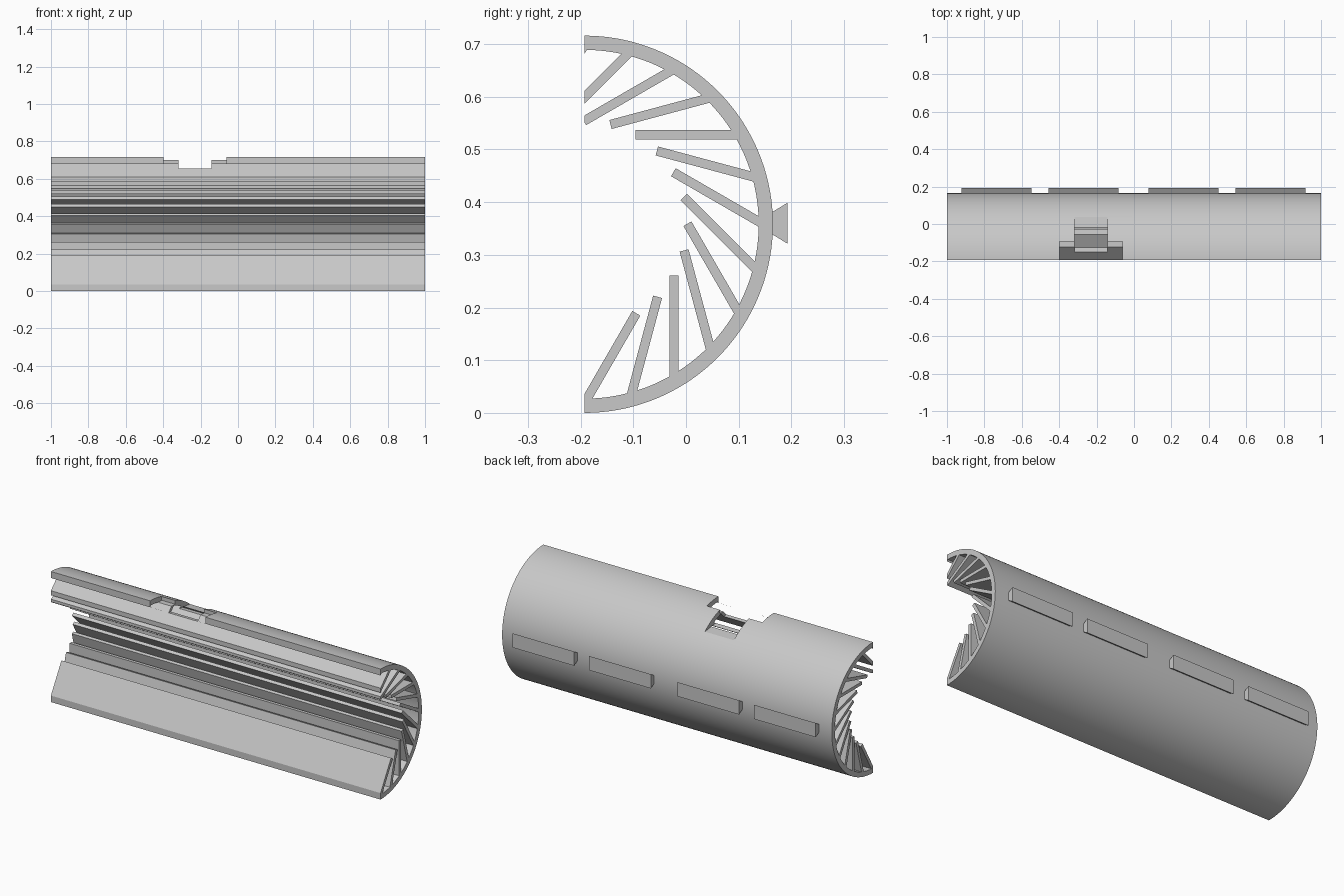
import bpy, bmesh
from math import cos, sin, pi, radians
from mathutils import Matrix, Vector

if "Cube" in bpy.data.objects:
    bpy.data.objects.remove(bpy.data.objects["Cube"], do_unlink=True)

CY, CZ = -0.193, 0.358          # axis of the half tube
R_OUT, R_IN = 0.358, 0.331
FIN_T = 0.0175

grey = bpy.data.materials.new("plain_grey")
grey.use_nodes = True
grey.diffuse_color = (0.58, 0.58, 0.58, 1)
grey.node_tree.nodes["Principled BSDF"].inputs["Base Color"].default_value = grey.diffuse_color


def extrude_x(name, profile, x0, x1, clip=False):
    """Extrude a (y, z) profile along x, optionally trimmed at the open side."""
    bm = bmesh.new()
    face = bm.faces.new([bm.verts.new((x0, y, z)) for y, z in profile])
    ext = bmesh.ops.extrude_face_region(bm, geom=[face])
    moved = [g for g in ext["geom"] if isinstance(g, bmesh.types.BMVert)]
    bmesh.ops.translate(bm, verts=moved, vec=(x1 - x0, 0, 0))
    if clip:
        geom = bm.verts[:] + bm.edges[:] + bm.faces[:]
        cut = bmesh.ops.bisect_plane(bm, geom=geom, plane_co=(0, CY, 0),
                                     plane_no=(0, -1, 0), clear_outer=True)
        edges = [g for g in cut["geom_cut"] if isinstance(g, bmesh.types.BMEdge)]
        if edges:
            bmesh.ops.holes_fill(bm, edges=edges)
    bmesh.ops.recalc_face_normals(bm, faces=bm.faces[:])
    mesh = bpy.data.meshes.new(name)
    bm.to_mesh(mesh)
    bm.free()
    mesh.materials.append(grey)
    obj = bpy.data.objects.new(name, mesh)
    bpy.context.collection.objects.link(obj)
    return obj


def activate(obj):
    bpy.ops.object.select_all(action="DESELECT")
    obj.select_set(True)
    bpy.context.view_layer.objects.active = obj


def arc(radius, steps=72):
    return [(CY + radius * cos(a), CZ + radius * sin(a))
            for a in (-pi / 2 + pi * i / steps for i in range(steps + 1))]


# Half tube shell
shell = extrude_x("half_tube_shell", arc(R_OUT) + arc(R_IN)[::-1], -1, 1)

# Slanted fins, one every 15 degrees around the inside
fins = {}
for angle in range(-90, 91, 15):
    turn = Matrix.Rotation(radians(angle - 30), 2)
    corners = [(0.097, -1), (0.298, -1), (0.298, 1), (0.097, 1)]
    profile = []
    for u, side in corners:
        p = turn @ Vector((u, 0.17 + side * FIN_T / 2))
        profile.append((CY + p.x, CZ + p.y))
    fins[angle] = extrude_x("fin_%d" % (len(fins) + 1), profile, -1, 1, clip=True)

# Dovetail mounting blocks along the back
dovetail = [(0.155, 0.342), (0.165, 0.338), (0.193, 0.321),
            (0.193, 0.399), (0.165, 0.382), (0.155, 0.378)]
for i, x in enumerate((-0.735, -0.27, 0.265, 0.73)):
    extrude_x("back_block_%d" % (i + 1), dovetail, x - 0.187, x + 0.187)

# Stepped notch in the top: wide shallow step and narrow slot with a sloped floor
cutters = [
    extrude_x("wide_cutter", [(-0.3, 0.681), (-0.093, 0.681), (-0.093, 0.8), (-0.3, 0.8)],
              -0.398, -0.062),
    extrude_x("slot_cutter", [(-0.3, 0.674), (0.1, 0.624), (0.1, 0.8), (-0.3, 0.8)],
              -0.317, -0.141),
]
for target in (shell, fins[60], fins[75], fins[90]):
    activate(target)
    for cutter in cutters:
        cutter.hide_render = True
        mod = target.modifiers.new("notch", "BOOLEAN")
        mod.operation = "DIFFERENCE"
        mod.solver = "EXACT"
        mod.object = cutter
        bpy.ops.object.modifier_apply(modifier=mod.name)
for cutter in cutters:
    bpy.data.objects.remove(cutter, do_unlink=True)

# Smooth curved surface with crisp edges
activate(shell)
bpy.ops.object.shade_smooth_by_angle(angle=radians(25))
